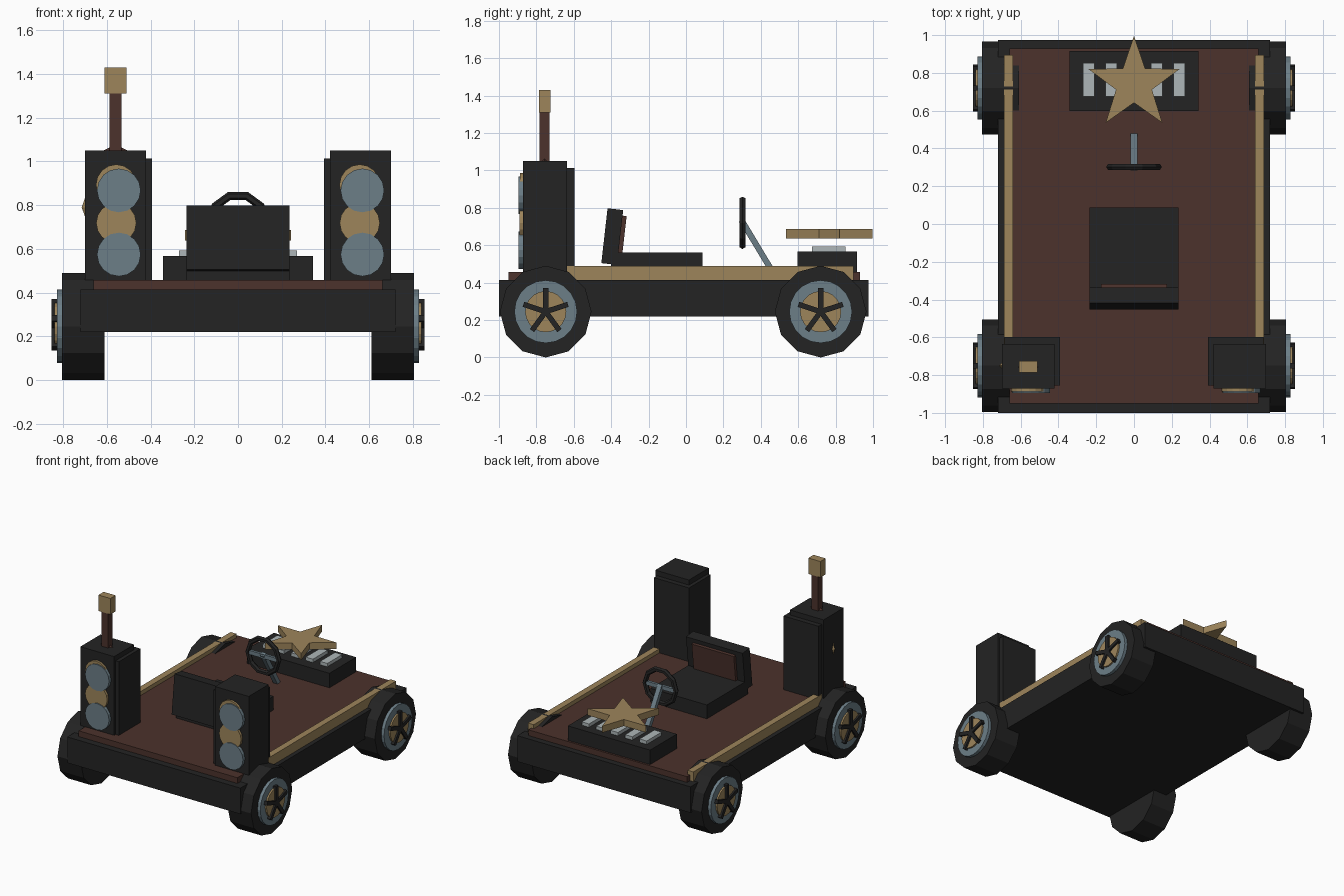
import bpy, bmesh, math
from mathutils import Matrix, Vector

if "Cube" in bpy.data.objects:
    bpy.data.objects.remove(bpy.data.objects["Cube"])


def material(name, rgb):
    m = bpy.data.materials.new(name)
    m.diffuse_color = (*rgb, 1)
    m.use_nodes = True
    m.node_tree.nodes["Principled BSDF"].inputs["Base Color"].default_value = m.diffuse_color
    return m


BLACK = material("black", (0.017, 0.017, 0.017))
TAN = material("tan", (0.34, 0.235, 0.105))
BROWN = material("brown", (0.072, 0.032, 0.025))
STEEL = material("steel blue", (0.15, 0.21, 0.245))
SILVER = material("silver", (0.42, 0.47, 0.48))


def finish(bm, name, mat):
    bmesh.ops.recalc_face_normals(bm, faces=bm.faces)
    me = bpy.data.meshes.new(name)
    bm.to_mesh(me)
    bm.free()
    me.materials.append(mat)
    ob = bpy.data.objects.new(name, me)
    bpy.context.collection.objects.link(ob)
    return ob


def box(name, mat, x, y, z, matrix=None):
    """Box from (min, max) ranges, optionally transformed."""
    bm = bmesh.new()
    bmesh.ops.create_cube(bm, size=1)
    for v in bm.verts:
        v.co = Vector([(r[0] + r[1]) / 2 + c * (r[1] - r[0])
                       for r, c in zip((x, y, z), v.co)])
    if matrix:
        bm.transform(matrix)
    return finish(bm, name, mat)


def disc(name, mat, axis, start, end, center, radius, sides):
    """Cylinder along x or y between start and end; center is on the other axes."""
    bm = bmesh.new()
    bmesh.ops.create_cone(bm, cap_ends=True, segments=sides, radius1=radius,
                          radius2=radius, depth=abs(end - start))
    mid = (start + end) / 2
    if axis == "x":
        bm.transform(Matrix.Translation((mid, *center)) @ Matrix.Rotation(math.pi / 2, 4, "Y"))
    else:
        bm.transform(Matrix.Translation((center[0], mid, center[1]))
                     @ Matrix.Rotation(math.pi / 2, 4, "X"))
    return finish(bm, name, mat)


# Chassis and deck
box("chassis", BLACK, (-0.72, 0.72), (-1, 0.975), (0.22, 0.415))
box("deck", BROWN, (-0.66, 0.66), (-0.95, 0.93), (0.41, 0.458))

for s, side in ((-1, "left"), (1, "right")):
    # Side rail
    box(side + "_rail", TAN, sorted((s * 0.64, s * 0.688)), (-0.8, 0.895), (0.41, 0.488))

    # Wheels with rim, hub and five spokes
    for y, end in ((-0.75, "front"), (0.72, "back")):
        n = f"{end}_{side}_"
        c = (y, 0.245)
        disc(n + "tyre", BLACK, "x", s * 0.61, s * 0.805, c, 0.245, 12)
        disc(n + "rim", STEEL, "x", s * 0.78, s * 0.828, c, 0.168, 20)
        disc(n + "hub", TAN, "x", s * 0.80, s * 0.84, c, 0.11, 20)
        for i in range(5):
            turn = Matrix.Translation((0, *c)) @ Matrix.Rotation(i * math.tau / 5, 4, "X")
            box(f"{n}spoke_{i}", BLACK, sorted((s * 0.82, s * 0.853)),
                (-0.014, 0.014), (-0.01, 0.125), turn)

    # Speaker tower made of two offset cabinets
    box(side + "_speaker_cabinet", BLACK, sorted((s * 0.42, s * 0.70)),
        (-0.872, -0.635), (0.455, 1.05))
    box(side + "_speaker_back", BLACK, sorted((s * 0.393, s * 0.685)),
        (-0.855, -0.597), (0.455, 1.012))
    # Speaker cones
    cx = s * 0.557
    disc(side + "_speaker_ring", TAN, "y", -0.86, -0.888, (cx, 0.893), 0.093, 16)
    disc(side + "_speaker_mid", TAN, "y", -0.86, -0.89, (cx, 0.718), 0.092, 16)
    for z, n in ((0.867, "top"), (0.574, "bottom")):
        disc(f"{side}_speaker_{n}", STEEL, "y", -0.86, -0.896, (cx + 0.012, z), 0.1, 16)

# Mast on the left speaker tower
box("mast", BROWN, (-0.587, -0.532), (-0.783, -0.73), (1.0, 1.32))
box("mast_lamp", TAN, (-0.61, -0.51), (-0.787, -0.725), (1.31, 1.43))
bm = bmesh.new()
bmesh.ops.create_cone(bm, cap_ends=True, segments=4, radius1=0.06, radius2=0.02, depth=0.02)
bm.transform(Matrix.Translation((-0.56, -0.757, 1.057)) @ Matrix.Diagonal((1, 0.5, 1, 1)))
finish(bm, "mast_foot", BROWN)
# Small diamond stud on the outer side of the tower
bm = bmesh.new()
bmesh.ops.create_cone(bm, cap_ends=True, segments=4, radius1=0.045, radius2=0, depth=0.016)
bm.transform(Matrix.Translation((-0.707, -0.75, 0.79)) @ Matrix.Diagonal((1, 0.35, 1, 1))
             @ Matrix.Rotation(-math.pi / 2, 4, "Y"))
finish(bm, "side_stud", TAN)

# Seat with a tilted backrest
box("seat", BLACK, (-0.235, 0.235), (-0.4, 0.088), (0.455, 0.562))
lean = Matrix.Translation((0, -0.415, 0.5)) @ Matrix.Rotation(math.radians(-6.5), 4, "X")
box("backrest", BLACK, (-0.235, 0.235), (-0.038, 0.046), (0, 0.295), lean)
box("backrest_pad", BROWN, (-0.175, 0.175), (0.04, 0.068), (0.06, 0.265), lean)

# Engine box with fins
box("engine_box", BLACK, (-0.342, 0.342), (0.597, 0.915), (0.455, 0.567))
for i in range(5):
    x = (i - 2) * 0.12
    box(f"engine_fin_{i}", SILVER, (x - 0.03, x + 0.03), (0.675, 0.852), (0.56, 0.592))

# Star ornament floating over the engine box
bm = bmesh.new()
pts = []
for i in range(10):
    r, a = (0.1 if i % 2 else 0.255), math.pi / 2 + i * math.pi / 5
    pts.append(bm.verts.new((r * math.cos(a), 0.742 + r * math.sin(a), 0.637)))
face = bm.faces.new(pts)
new = bmesh.ops.extrude_face_region(bm, geom=[face])["geom"]
bmesh.ops.translate(bm, vec=(0, 0, 0.05), verts=[v for v in new if isinstance(v, bmesh.types.BMVert)])
finish(bm, "star", TAN)

# Steering wheel: ten-sided ring, crossbar and slanted column
bm = bmesh.new()
loops = []
for i in range(10):
    a = (i + 0.5) * math.tau / 10
    loops.append([bm.verts.new(((0.128 + 0.019 * math.cos(b)) * math.sin(a),
                                0.302 + 0.019 * math.sin(b),
                                0.72 + (0.128 + 0.019 * math.cos(b)) * math.cos(a)))
                  for b in (k * math.tau / 6 for k in range(6))])
for i in range(10):
    p, q = loops[i], loops[(i + 1) % 10]
    for k in range(6):
        bm.faces.new((p[k], p[(k + 1) % 6], q[(k + 1) % 6], q[k]))
finish(bm, "steering_wheel", BLACK)
box("steering_crossbar", STEEL, (-0.12, 0.12), (0.292, 0.312), (0.705, 0.735))
tilt = Matrix.Translation((0, 0.302, 0.725)) @ Matrix.Rotation(math.radians(31), 4, "X")
box("steering_column", STEEL, (-0.018, 0.018), (-0.016, 0.016), (-0.315, 0.01), tilt)
